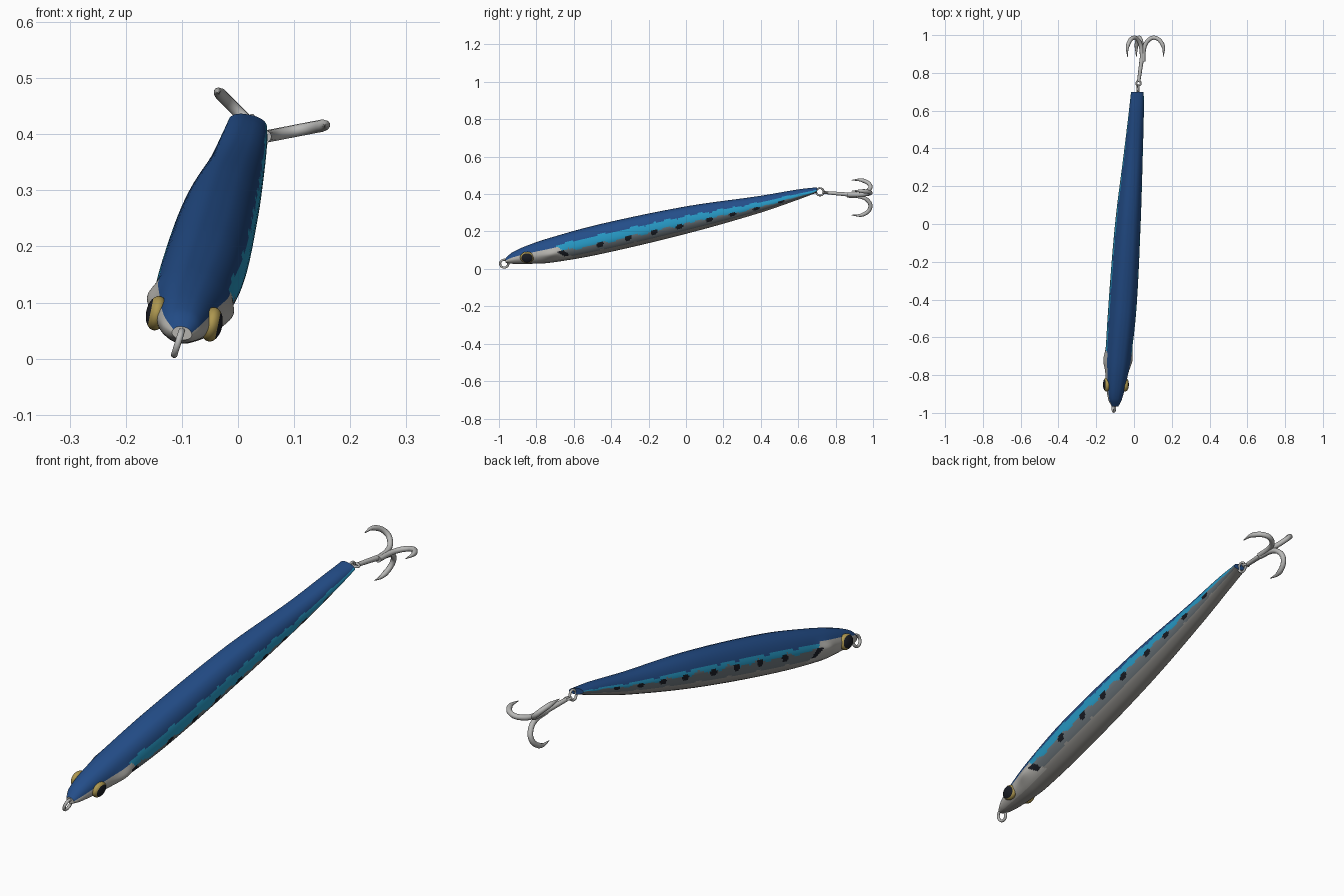
import bpy, bmesh, math
from mathutils import Vector, Matrix

cube = bpy.data.objects.get("Cube")
if cube:
    bpy.data.objects.remove(cube, do_unlink=True)


def material(name, *rgb):
    m = bpy.data.materials.new(name)
    m.use_nodes = True
    m.diffuse_color = (*rgb, 1)
    m.node_tree.nodes["Principled BSDF"].inputs["Base Color"].default_value = (*rgb, 1)
    return m


blue = material("deep blue", .017, .075, .25)
cyan = material("bright cyan", .02, .32, .56)
grey = material("scale grey", .15, .18, .2)
belly = material("belly silver", .32, .31, .29)
silver = material("head silver", .46, .45, .42)
black = material("spot black", .01, .012, .018)
gold = material("eye gold", .42, .31, .08)
steel = material("hook steel", .48, .48, .47)
SKIN = [blue, cyan, grey, belly, silver, black]

ROLL = 0.2
RIGHT = Vector((math.cos(ROLL), 0, -math.sin(ROLL)))
UP = Vector((math.sin(ROLL), 0, math.cos(ROLL)))


def hermite(table, t):
    """Smooth lookup in rows of (key, values...)."""
    i = max(k for k in range(len(table) - 1) if k == 0 or table[k][0] <= t)
    a, b = table[i], table[i + 1]
    p, n = table[max(i - 1, 0)], table[min(i + 2, len(table) - 1)]
    d = b[0] - a[0]
    s = (t - a[0]) / d
    out = []
    for k in range(1, len(a)):
        m0 = (b[k] - p[k]) / (b[0] - p[0]) * d
        m1 = (n[k] - a[k]) / (n[0] - a[0]) * d
        out.append((2*s**3 - 3*s**2 + 1) * a[k] + (s**3 - 2*s**2 + s) * m0
                   + (3*s**2 - 2*s**3) * b[k] + (s**3 - s**2) * m1)
    return out


# Stations: y, centre x, centre z, half width, half height
STATIONS = [(-.965, -.1, .045, .018, .012), (-.93, -.1, .057, .036, .03),
            (-.85, -.095, .075, .052, .049), (-.73, -.085, .098, .066, .067),
            (-.46, -.062, .158, .075, .081), (0, -.032, .26, .068, .074),
            (.39, -.002, .343, .05, .046), (.6, .013, .397, .04, .027),
            (.7, .018, .422, .034, .013)]
# Half cross-section from back to belly: parameter, sideways, upward
SECTION = [(0, 0, 1), (1, .35, .95), (2, .65, .76), (3, .87, .44), (4, 1, 0),
           (5, .93, -.35), (6, .72, -.66), (7, .35, -.9), (8, 0, -1)]
RINGS, HALF = 240, 32
SPOTS = [-.46, -.31, -.17, -.035, .125, .25, .375, .51]


def skin_colour(y, s, u):
    """Pattern by position along the body, side and height."""
    wave = .06 * math.sin(y * 37) + .05 * math.sin(y * 71 + s)
    top = (.46 if s > 0 else .2) + wave * .7
    if y < -.66 - .08 * u:
        # head with silver cheeks and a dark gill edge
        if u > .3:
            return 0
        if y > -.69 - .08 * u and -.5 < u < 0:
            return 5
        return 4 if u > -.7 else 3
    for p in SPOTS:
        if ((y - p) / .019) ** 2 + ((u + .16) / .2) ** 2 < 1:
            return 5
    if u > top:
        return 0
    if u > -.08 + 1.3 * wave:
        return 1
    return 2 if u > -.58 + .4 * wave else 3


# Body
half = [hermite(SECTION, 8 * k / HALF) for k in range(HALF + 1)]
loop = half + [(-s, u) for s, u in half[-2:0:-1]]
bm = bmesh.new()
rings, info = [], {}
y0, y1 = STATIONS[0][0], STATIONS[-1][0]
for i in range(RINGS + 1):
    y = y0 + (y1 - y0) * i / RINGS
    cx, cz, w, h = hermite(STATIONS, y)
    ring = []
    for s, u in loop:
        # cheek swelling that drops off behind the gill
        flare = .012 * math.exp(-((y + .72) / .045) ** 2) * math.exp(-((u + .1) / .4) ** 2)
        side = s * (w + flare)
        ring.append(bm.verts.new(Vector((cx, y, cz)) + RIGHT * side + UP * (u * h)))
    rings.append(ring)
n = len(loop)
for i in range(RINGS):
    y = y0 + (y1 - y0) * (i + .5) / RINGS
    for k in range(n):
        j = (k + 1) % n
        f = bm.faces.new((rings[i][k], rings[i][j], rings[i + 1][j], rings[i + 1][k]))
        f.material_index = skin_colour(y, loop[k][0] + loop[j][0], (loop[k][1] + loop[j][1]) / 2)
bm.faces.new(rings[0]).material_index = 4
bm.faces.new(rings[-1]).material_index = 0
bmesh.ops.recalc_face_normals(bm, faces=bm.faces[:])


def finish(bm, name, mats):
    mesh = bpy.data.meshes.new(name)
    bm.to_mesh(mesh)
    bm.free()
    ob = bpy.data.objects.new(name, mesh)
    bpy.context.collection.objects.link(ob)
    for m in mats:
        mesh.materials.append(m)
    bpy.ops.object.select_all(action='DESELECT')
    ob.select_set(True)
    bpy.context.view_layer.objects.active = ob
    bpy.ops.object.shade_smooth_by_angle(angle=math.radians(40))
    return ob


finish(bm, "lure_body", SKIN)

# Eyes: gold domes with a black outer cap
cx, cz, w, h = hermite(STATIONS, -.85)
for name, side in (("left_eye", 1), ("right_eye", -1)):
    bm = bmesh.new()
    bmesh.ops.create_uvsphere(bm, u_segments=32, v_segments=20, radius=1)
    for f in bm.faces:
        f.material_index = 1 if f.calc_center_median().z > .55 else 0
    out = RIGHT * side
    along = Vector((0, 1, 0))
    frame = Matrix((along, out.cross(along), out)).transposed().to_4x4()
    place = Matrix.Translation(Vector((cx, -.85, cz)) + out * (w - .002) - UP * .004)
    bm.transform(place @ frame @ Matrix.Diagonal((.037, .031, .019, 1)))
    finish(bm, name, [gold, black])


# Wire parts
def wire(name, points, radius, closed=False, radii=None):
    cu = bpy.data.curves.new(name, 'CURVE')
    cu.dimensions = '3D'
    cu.bevel_depth = radius
    cu.bevel_resolution = 3
    cu.use_fill_caps = True
    sp = cu.splines.new('POLY')
    sp.points.add(len(points) - 1)
    for k, p in enumerate(points):
        sp.points[k].co = (*p, 1)
        sp.points[k].radius = radii[k] if radii else 1
    sp.use_cyclic_u = closed
    sp.use_smooth = True
    cu.materials.append(steel)
    ob = bpy.data.objects.new(name, cu)
    bpy.context.collection.objects.link(ob)


def loop_ring(name, centre, a, b, radius, thick):
    c = Vector(centre)
    angles = [math.tau * k / 28 for k in range(28)]
    wire(name, [c + (a * math.cos(t) + b * math.sin(t)) * radius for t in angles], thick, True)


Y = Vector((0, 1, 0))
loop_ring("nose_ring", (-.107, -.972, .028), Y, Vector((.3, 0, .95)), .022, .006)
loop_ring("tail_ring", (.021, .716, .412), Y, UP, .02, .005)
loop_ring("hook_eye", (.024, .745, .408), Y, RIGHT, .012, .005)

# Treble hook: shank and three bent prongs
base, end = Vector((.025, .757, .407)), Vector((.045, .9, .395))
wire("hook_shank", [base, end], .011, radii=[.8, 1.1])
# Prong path: y, distance from the shank
BEND = [(0, .86, .004), (1, .92, .007), (2, .962, .022), (3, .986, .055),
        (4, .975, .09), (5, .935, .113), (6, .885, .112)]
for i, (dx, dz) in enumerate([(-.08, .08), (.114, .022), (-.033, -.11)]):
    out = Vector((dx, 0, dz)).normalized()
    path, radii = [], []
    for k in range(37):
        y, r = hermite(BEND, k / 6)
        path.append(Vector((end.x, y, end.z)) + out * r)
        radii.append(min(1, .12 + (36 - k) / 9))
    wire(f"hook_prong_{i + 1}", path, .011, radii=radii)
